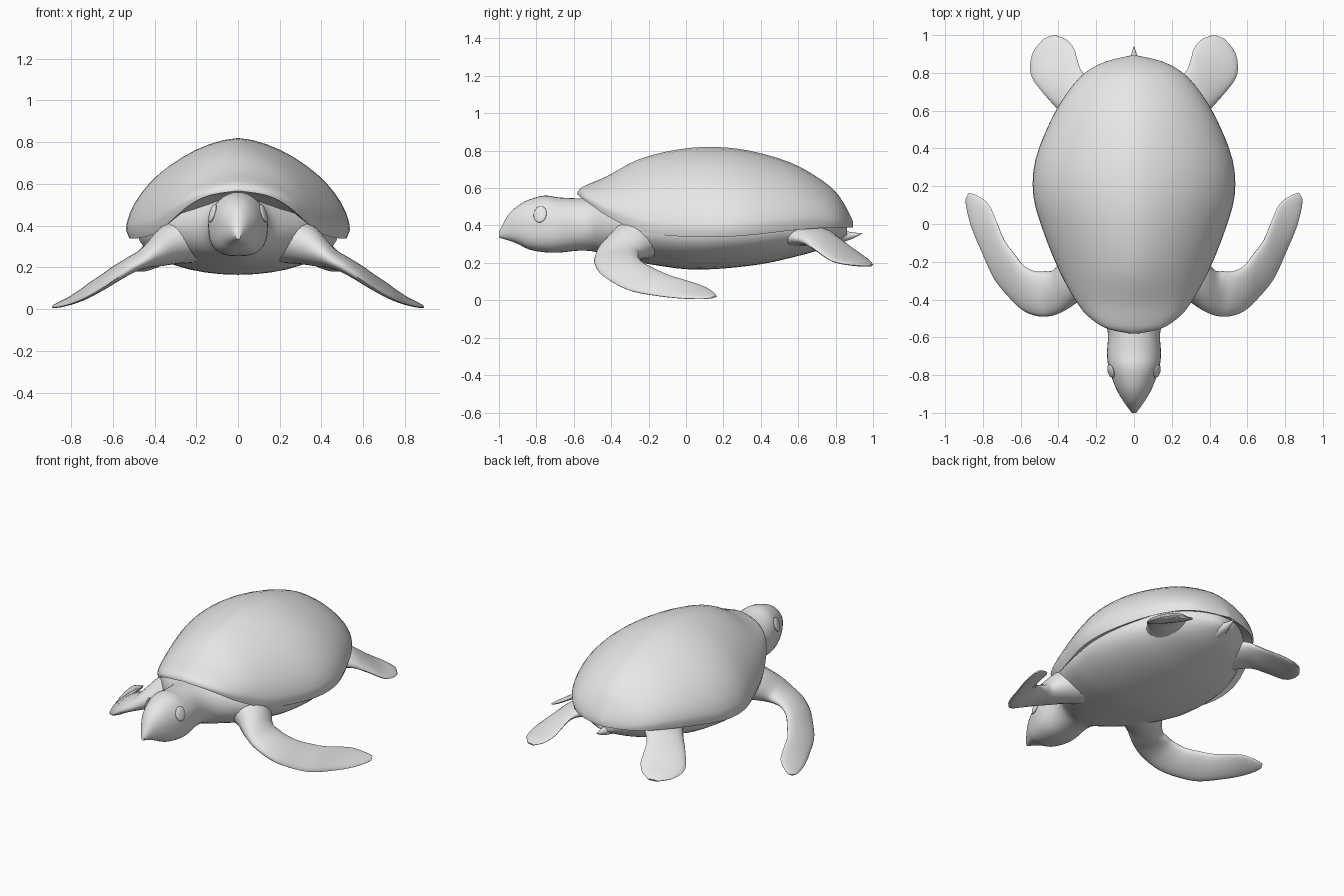
import bpy, bmesh, math
from mathutils import Vector

if "Cube" in bpy.data.objects:
    bpy.data.objects.remove(bpy.data.objects["Cube"])

grey = bpy.data.materials.new("plain_grey")
grey.diffuse_color = (0.8, 0.8, 0.8, 1)
grey.use_nodes = True
grey.node_tree.nodes["Principled BSDF"].inputs["Base Color"].default_value = grey.diffuse_color


def smooth_rows(rows, steps):
    """Catmull-Rom interpolation through rows of numbers."""
    out = []
    for i in range(len(rows) - 1):
        a, b = rows[max(i - 1, 0)], rows[i]
        c, d = rows[i + 1], rows[min(i + 2, len(rows) - 1)]
        for s in range(steps):
            t = s / steps
            out.append([0.5 * (2 * q + (r - p) * t + (2 * p - 5 * q + 4 * r - u) * t * t
                               + (3 * q - p - 3 * r + u) * t ** 3)
                        for p, q, r, u in zip(a, b, c, d)])
    out.append(list(rows[-1]))
    return out


def finish(ob, angle=40, mirror=False):
    ob.data.materials.append(grey)
    if mirror:
        ob.modifiers.new("mirror", 'MIRROR')
    bpy.ops.object.select_all(action='DESELECT')
    bpy.context.view_layer.objects.active = ob
    ob.select_set(True)
    bpy.ops.object.shade_smooth_by_angle(angle=math.radians(angle))


def loft(name, rings, angle=40, mirror=False):
    """Skin a list of equal-length rings and cap both ends."""
    bm = bmesh.new()
    loops = [[bm.verts.new(p) for p in ring] for ring in rings]
    n = len(loops[0])
    for a, b in zip(loops, loops[1:]):
        for i in range(n):
            j = (i + 1) % n
            bm.faces.new((a[i], a[j], b[j], b[i]))
    bm.faces.new(loops[0])
    bm.faces.new(loops[-1])
    bmesh.ops.recalc_face_normals(bm, faces=bm.faces)
    me = bpy.data.meshes.new(name)
    bm.to_mesh(me)
    bm.free()
    ob = bpy.data.objects.new(name, me)
    bpy.context.collection.objects.link(ob)
    finish(ob, angle, mirror)


# Shell: y, half width, rim height, ridge height
shell = [(-.58, .02, .565, .58), (-.555, .14, .545, .605), (-.5, .23, .505, .63),
         (-.42, .3, .45, .665), (-.25, .395, .37, .755), (-.04, .48, .342, .807),
         (.15, .533, .338, .82), (.34, .522, .348, .8), (.55, .44, .372, .74),
         (.7, .35, .385, .66), (.8, .26, .39, .58), (.86, .15, .39, .49),
         (.893, .012, .39, .42)]


def shell_ring(row):
    y, w, rim, top = row
    lip = 0.04 * min(1, max(0, (top - rim) / 0.3))
    half = [(0.82 * w, rim + lip), (0.97 * w, rim)]
    for k in range(12):
        u = math.cos(k / 12 * math.pi / 2)
        half.append((w * u, rim + lip + (top - rim - lip) * (1 - u ** 1.6) ** 0.58))
    right = [Vector((x, y, z)) for x, z in half]
    left = [Vector((-x, y, z)) for x, z in reversed(half)]
    return right + [Vector((0, y, top))] + left


loft("shell", [shell_ring(r) for r in smooth_rows(shell, 3)], 45)

# Head, neck and belly: y, half width, bottom, top, roundness of the underside
body = [(-1, .012, .335, .365, 1), (-.955, .045, .322, .45, .8), (-.9, .08, .302, .505, .7),
        (-.84, .108, .272, .538, .7), (-.757, .135, .257, .56, .7), (-.68, .143, .255, .55, .75),
        (-.58, .138, .265, .545, .85), (-.5, .165, .262, .545, 1), (-.42, .25, .24, .55, 1),
        (-.3, .36, .212, .56, 1), (-.1, .44, .178, .56, 1), (.03, .465, .165, .56, 1),
        (.2, .48, .17, .56, 1), (.4, .445, .193, .55, 1), (.55, .375, .225, .53, 1),
        (.7, .28, .265, .5, 1), (.8, .17, .31, .47, 1), (.86, .06, .345, .42, 1)]


def body_ring(row):
    y, w, low, top, e = row
    mid, h, ring = (low + top) / 2, (top - low) / 2, []
    for k in range(36):
        c, s = math.cos(k * math.pi / 18), math.sin(k * math.pi / 18)
        p = e if s < 0 else 1
        ring.append(Vector((w * math.copysign(abs(c) ** p, c), y,
                            mid + h * math.copysign(abs(s) ** p, s))))
    return ring


loft("head_and_body", [body_ring(r) for r in smooth_rows(body, 3)], 50)


def flipper(name, rows):
    """Rows: leading edge xyz, trailing edge xyz, half thickness."""
    rows = smooth_rows(rows, 4)
    mids = [(Vector(r[:3]) + Vector(r[3:6])) / 2 for r in rows]
    rings = []
    for i, r in enumerate(rows):
        chord = (Vector(r[:3]) - Vector(r[3:6])) / 2
        span = mids[min(i + 1, len(mids) - 1)] - mids[max(i - 1, 0)]
        normal = chord.cross(span).normalized()
        rings.append([mids[i] + chord * math.cos(a) + normal * r[6] * math.sin(a)
                      for a in (k * math.pi / 10 for k in range(20))])
    loft(name, rings, 60, True)


# Swimming flippers, flared at the shoulder
flipper("front_flippers", [
    (.12, -.36, .39, .2, -.02, .34, .14), (.28, -.40, .345, .33, -.15, .285, .105),
    (.37, -.46, .285, .42, -.24, .25, .068), (.44, -.487, .235, .475, -.25, .24, .045),
    (.51, -.488, .195, .525, -.25, .225, .036), (.585, -.46, .145, .585, -.22, .195, .031),
    (.66, -.39, .095, .64, -.15, .16, .027), (.74, -.29, .05, .69, -.08, .13, .023),
    (.81, -.14, .023, .73, .02, .10, .018), (.86, -.02, .011, .77, .105, .07, .014),
    (.887, .08, .008, .83, .15, .04, .01), (.892, .13, .011, .875, .165, .022, .004)])

# Steering flippers
flipper("rear_flippers", [
    (.3, .46, .34, .1, .62, .36, .075), (.4, .6, .325, .23, .76, .36, .045),
    (.47, .68, .278, .28, .815, .332, .027), (.535, .765, .218, .303, .88, .285, .02),
    (.55, .83, .197, .318, .93, .25, .017), (.535, .91, .187, .36, .978, .215, .014),
    (.48, .98, .183, .42, 1.0, .19, .006)])

# Tail: y, z, radius
tail = [(.76, .355, .06), (.83, .345, .035), (.88, .345, .02), (.94, .357, .002)]
loft("tail", [[Vector((r * math.cos(a), y, z + r * math.sin(a)))
               for a in (k * math.pi / 6 for k in range(12))]
              for y, z, r in smooth_rows(tail, 3)])

# Eyes
for side in (1, -1):
    bpy.ops.mesh.primitive_uv_sphere_add(segments=20, ring_count=10, radius=1,
                                         location=(side * .122, -.78, .46),
                                         rotation=(0, -side * .3, -side * .28))
    eye = bpy.context.object
    eye.name = "right_eye" if side > 0 else "left_eye"
    eye.scale = (.012, .036, .046)
    finish(eye)
